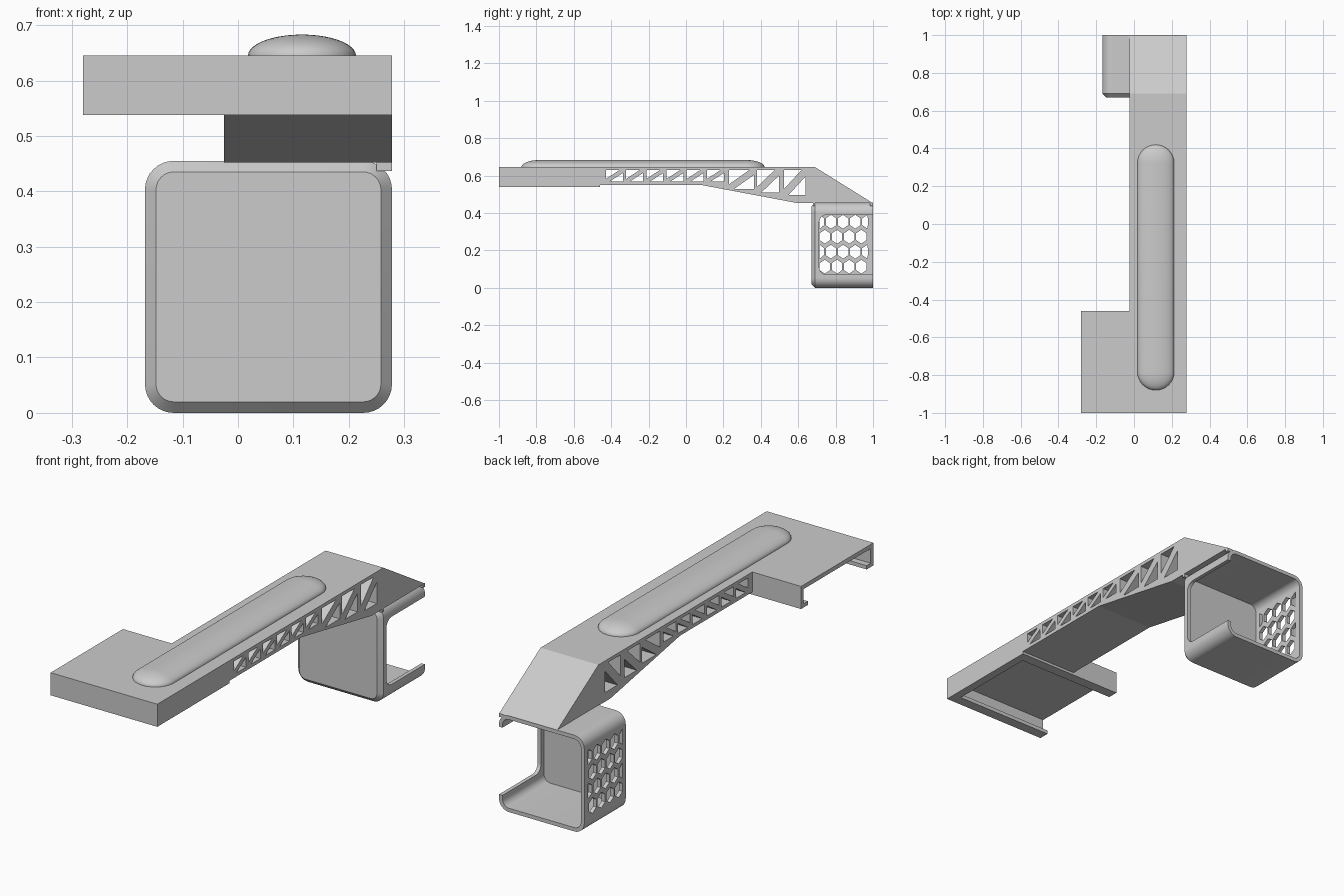
import bpy, bmesh, math

if "Cube" in bpy.data.objects:
    bpy.data.objects.remove(bpy.data.objects["Cube"])

grey = bpy.data.materials.new("plain grey")
grey.diffuse_color = (0.6, 0.6, 0.6, 1)
grey.use_nodes = True
grey.node_tree.nodes["Principled BSDF"].inputs["Base Color"].default_value = grey.diffuse_color


def finish(name, bm):
    """Turn a bmesh into a named grey object."""
    bmesh.ops.recalc_face_normals(bm, faces=bm.faces)
    mesh = bpy.data.meshes.new(name)
    bm.to_mesh(mesh)
    bm.free()
    ob = bpy.data.objects.new(name, mesh)
    bpy.context.collection.objects.link(ob)
    mesh.materials.append(grey)
    return ob


def loft(name, rings):
    """Skin a list of equal-length rings and cap both ends."""
    bm = bmesh.new()
    vs = [[bm.verts.new(p) for p in r] for r in rings]
    n = len(vs[0])
    for a, b in zip(vs, vs[1:]):
        for i in range(n):
            j = (i + 1) % n
            bm.faces.new((a[i], a[j], b[j], b[i]))
    bm.faces.new(vs[0])
    bm.faces.new(vs[-1])
    return finish(name, bm)


def prisms(name, polys, x0, x1):
    """Extrude (y, z) polygons from x0 to x1 as one object."""
    bm = bmesh.new()
    for poly in polys:
        a = [bm.verts.new((x0, y, z)) for y, z in poly]
        b = [bm.verts.new((x1, y, z)) for y, z in poly]
        bm.faces.new(a)
        bm.faces.new(b)
        for i in range(len(a)):
            j = (i + 1) % len(a)
            bm.faces.new((a[i], a[j], b[j], b[i]))
    return finish(name, bm)


def rounded_rect(u0, u1, v0, v1, r, steps=8):
    pts = []
    corners = [(u1 - r, v1 - r), (u0 + r, v1 - r), (u0 + r, v0 + r), (u1 - r, v0 + r)]
    for k, (cu, cv) in enumerate(corners):
        for i in range(steps + 1):
            t = math.pi / 2 * (k + i / steps)
            pts.append((cu + r * math.cos(t), cv + r * math.sin(t)))
    return pts


def cut(ob, cutter):
    cutter.hide_render = True
    mod = ob.modifiers.new("cut", 'BOOLEAN')
    mod.operation, mod.solver, mod.object = 'DIFFERENCE', 'EXACT', cutter
    bpy.context.view_layer.objects.active = ob
    bpy.ops.object.modifier_apply(modifier=mod.name)
    bpy.data.objects.remove(cutter)


def smooth(ob):
    bpy.ops.object.select_all(action='DESELECT')
    ob.select_set(True)
    bpy.context.view_layer.objects.active = ob
    bpy.ops.object.shade_smooth_by_angle(angle=math.radians(30))


# Arm: side profile with a tapered end and triangular truss openings
TOP = 0.645
arm = prisms("arm", [[(-0.46, 0.55), (0.08, 0.55), (0.6, 0.452), (1, 0.452),
                      (0.69, TOP), (-0.46, TOP)]], -0.025, 0.278)
cells = [(-0.428 + 0.108 * i, -0.338 + 0.108 * i, 0.567) for i in range(6)]
cells += [(0.23, 0.364, 0.528), (0.38, 0.497, 0.51), (0.524, 0.64, 0.495)]
holes = []
for y0, y1, zb in cells:
    zt, dy, dz = 0.629, 0.2 * (y1 - y0), 0.25 * (0.629 - zb)
    holes.append([(y0, zb + dz), (y0, zt), (y1 - dy, zt)])
    holes.append([(y0 + dy, zb), (y1, zb), (y1, zt - dz)])
cut(arm, prisms("truss_cutter", holes, -0.1, 0.35))

# Head: slotted channel, open on the left, closed on the right
Y0, Y1, W, LIP = -1.0, -0.46, 0.02, 0.05
prisms("head_channel", [[(Y0, TOP), (Y0, 0.538), (Y0 + LIP, 0.538), (Y0 + LIP, 0.556),
                         (Y0 + W, 0.556), (Y0 + W, 0.625), (Y1 - W, 0.625),
                         (Y1 - W, 0.556), (Y1 - LIP, 0.556), (Y1 - LIP, 0.538),
                         (Y1, 0.538), (Y1, TOP)]], -0.28, 0.238)
prisms("head_end_wall", [[(Y0, 0.538), (Y1, 0.538), (Y1, TOP), (Y0, TOP)]], 0.238, 0.278)

# Domed pad: long capsule with an elliptical section
rings = []
for k in range(13):
    t = math.radians(88) * k / 12
    r, z = 0.0975 * math.cos(t), TOP + 0.038 * math.sin(t)
    ring = []
    for i in range(34):
        a = math.pi * (i if i < 17 else i - 1) / 16
        ring.append((0.1155 + r * math.cos(a),
                     (0.3225 if i < 17 else -0.7825) + r * math.sin(a), z))
    rings.append(ring)
smooth(loft("domed_pad", rings))

# Box: rounded shell, chamfered front, open at the back
def box_ring(y, inset):
    pts = rounded_rect(-0.168 + inset, 0.278 - inset, inset, 0.455 - inset, 0.052 - inset)
    return [(x, y, z) for x, z in pts]

box = loft("box", [box_ring(0.67, 0.02), box_ring(0.69, 0), box_ring(1, 0),
                   box_ring(1, 0.018), box_ring(0.69, 0.018)])

# Right side opening
cut(box, prisms("opening_cutter", [rounded_rect(0.712, 1.2, 0.07, 0.39, 0.04)], 0.2, 0.35))

# Left side honeycomb, trimmed to a rectangular panel
hexes = []
for row in range(4):
    for col in range(5 - row % 2):
        cy = 0.71 + 0.065 * col + (0.0325 if row % 2 else 0)
        cz = 0.353 - 0.08 * row
        hexes.append([(min(max(cy + 0.032 * math.sin(k * math.pi / 3), 0.715), 0.972),
                       cz + 0.037 * math.cos(k * math.pi / 3)) for k in range(6)])
cut(box, prisms("honeycomb_cutter", hexes, -0.25, -0.1))
smooth(box)

# Small corner tabs joining arm and box
for name, y0, y1 in (("front_tab", 0.678, 0.69), ("back_tab", 0.984, 1.0)):
    prisms(name, [[(y0, 0.437), (y1, 0.437), (y1, 0.453), (y0, 0.453)]], 0.25, 0.278)
